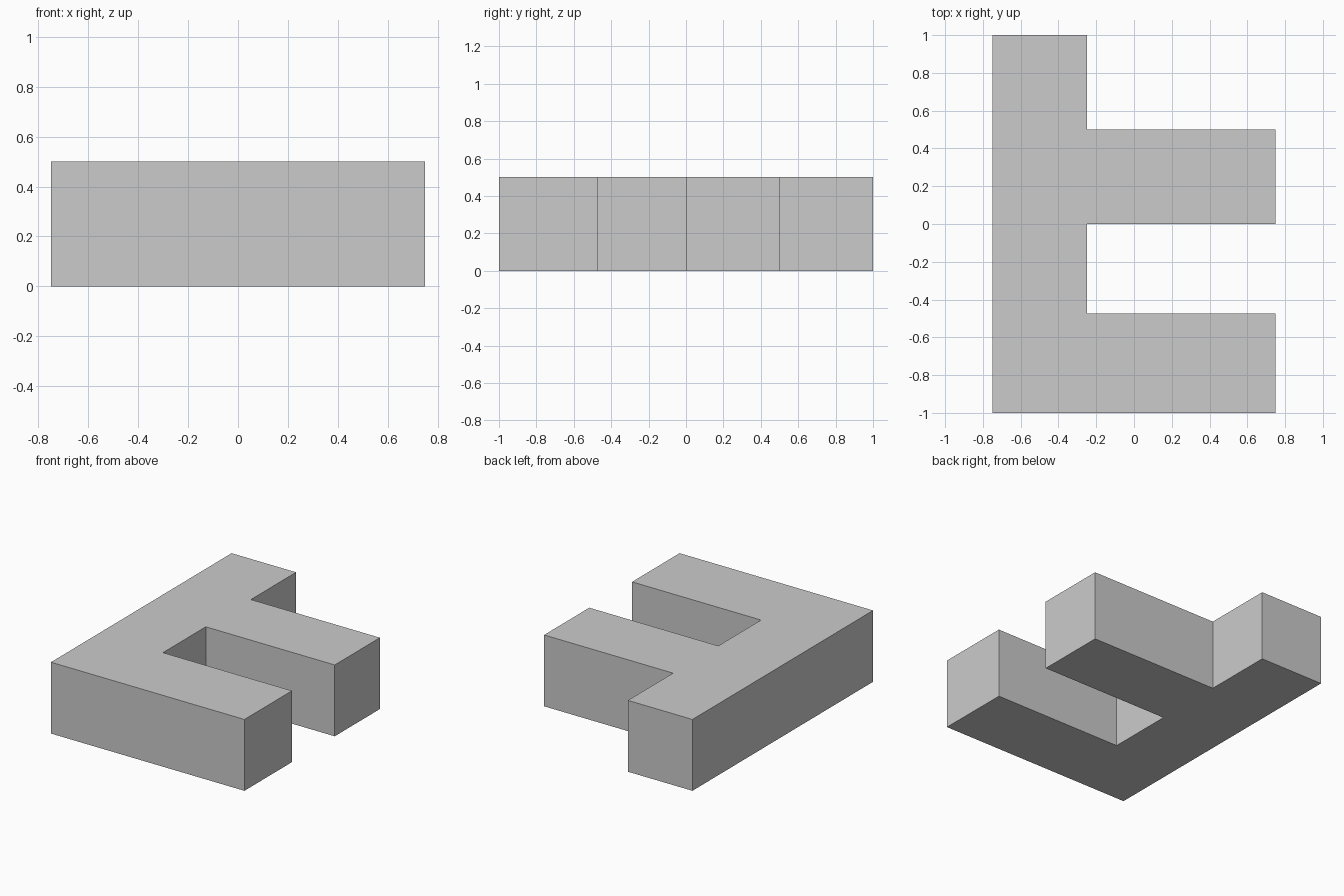
import bpy
import bmesh

if "Cube" in bpy.data.objects:
    bpy.data.objects.remove(bpy.data.objects["Cube"])

HEIGHT = 0.5

# Outline seen from above: a spine on the left with two arms reaching right
outline = [
    (-0.75, -1.0), (0.75, -1.0), (0.75, -0.474), (-0.25, -0.474),
    (-0.25, 0.0), (0.75, 0.0), (0.75, 0.5), (-0.25, 0.5),
    (-0.25, 1.0), (-0.75, 1.0),
]


def extruded_profile(name, points, height):
    bm = bmesh.new()
    base = bm.faces.new([bm.verts.new((x, y, 0)) for x, y in points])
    extruded = bmesh.ops.extrude_face_region(bm, geom=[base], use_keep_orig=True)
    top = [v for v in extruded["geom"] if isinstance(v, bmesh.types.BMVert)]
    bmesh.ops.translate(bm, verts=top, vec=(0, 0, height))
    bmesh.ops.recalc_face_normals(bm, faces=bm.faces)
    mesh = bpy.data.meshes.new(name)
    bm.to_mesh(mesh)
    bm.free()
    obj = bpy.data.objects.new(name, mesh)
    bpy.context.collection.objects.link(obj)
    return obj


# Single solid block with flat faces
extruded_profile("forked_block", outline, HEIGHT)
